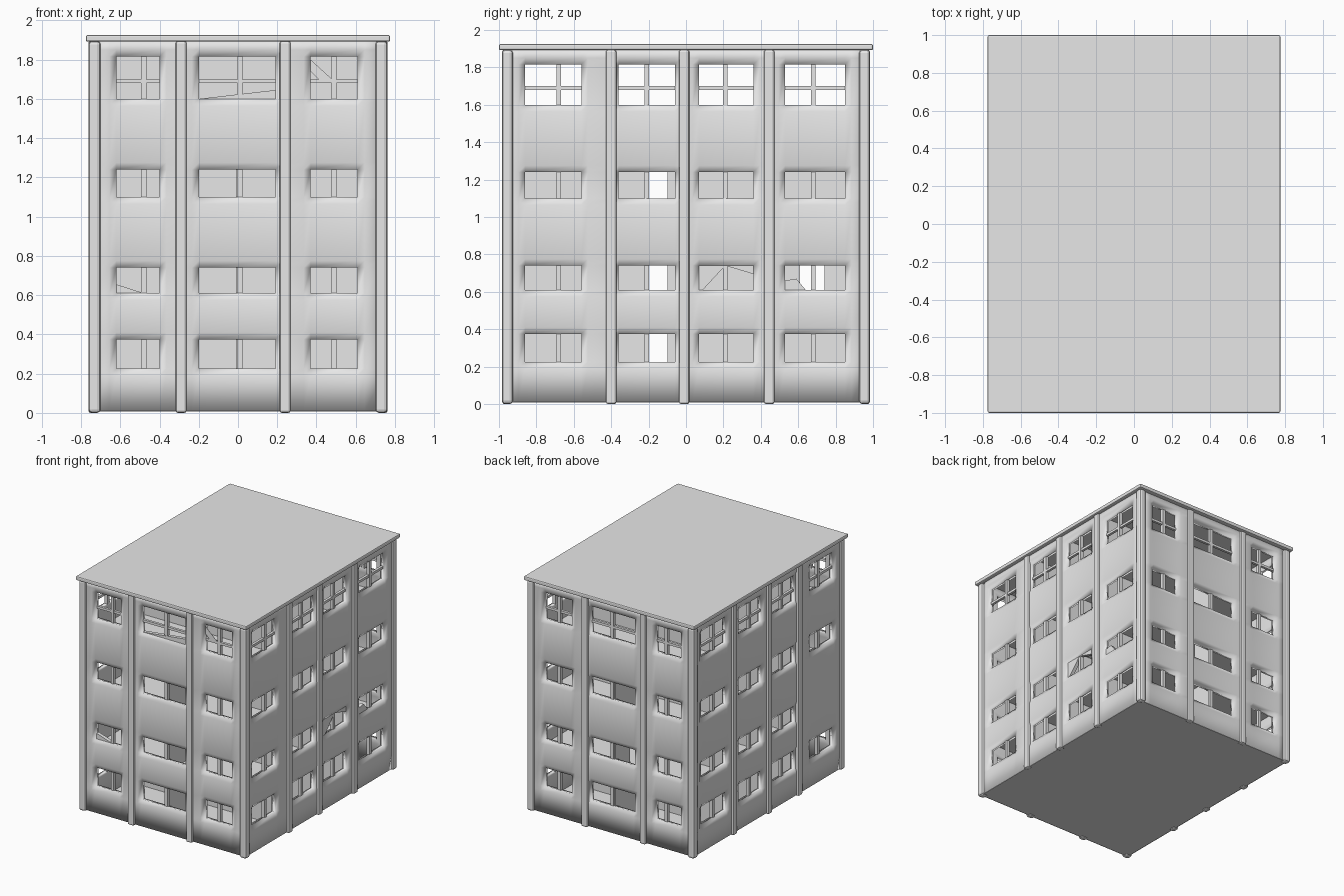
import bpy, bmesh, math
from mathutils import Matrix

if "Cube" in bpy.data.objects:
    bpy.data.objects.remove(bpy.data.objects["Cube"])

plaster = bpy.data.materials.new("light grey plaster")
plaster.diffuse_color = (0.8, 0.8, 0.8, 1)
plaster.use_nodes = True
plaster.node_tree.nodes["Principled BSDF"].inputs["Base Color"].default_value = plaster.diffuse_color

ROWS = [(0.225, 0.375), (0.61, 0.74), (1.10, 1.24), (1.60, 1.815)]
END_COLS = [(-0.62, -0.40), (-0.20, 0.19), (0.37, 0.61)]
SIDE_COLS = [(-0.86, -0.56), (-0.36, -0.06), (0.07, 0.36), (0.53, 0.85)]
END_BARS = [-0.48, 0.01, 0.49]
SIDE_BARS = [-0.68, -0.21, 0.21, 0.68]
WALL_TOP = 1.9


def finish(name, bm, turn=0, bevel=0):
    """Turn the mesh about z, then make it an object."""
    bm.transform(Matrix.Rotation(math.radians(turn), 4, 'Z'))
    me = bpy.data.meshes.new(name)
    bm.to_mesh(me)
    bm.free()
    me.materials.append(plaster)
    ob = bpy.data.objects.new(name, me)
    bpy.context.collection.objects.link(ob)
    if bevel:
        m = ob.modifiers.new("soft edges", 'BEVEL')
        m.width, m.segments = bevel, 2
    return ob


def add_box(bm, x0, x1, y0, y1, z0, z1):
    mat = Matrix.Translation(((x0 + x1) / 2, (y0 + y1) / 2, (z0 + z1) / 2)) @ \
        Matrix.Diagonal((x1 - x0, y1 - y0, z1 - z0, 1))
    bmesh.ops.create_cube(bm, size=1, matrix=mat)


def boxes(name, items, turn=0, bevel=0):
    bm = bmesh.new()
    for b in items:
        add_box(bm, *b)
    return finish(name, bm, turn, bevel)


def wall(name, half, dist, cols, turn, closed=()):
    """Wall facing -y before turning, with window openings and sunken reveals."""
    us, zs = {-half, half}, {0.01, WALL_TOP}
    for a, b in cols:
        us |= {a - 0.035, a, b, b + 0.035}
    for a, b in ROWS:
        zs |= {a - 0.035, a, b, b + 0.035}
    us, zs = sorted(us), sorted(zs)
    wins = [(c, r) for i, c in enumerate(cols) for j, r in enumerate(ROWS)
            if (i, j) not in closed]
    bm = bmesh.new()
    grid = {}
    for u in us:
        for z in zs:
            sunk = any(c[0] <= u <= c[1] and r[0] <= z <= r[1] for c, r in wins)
            grid[u, z] = bm.verts.new((u, -dist + (0.015 if sunk else 0), z))
    for u0, u1 in zip(us, us[1:]):
        for z0, z1 in zip(zs, zs[1:]):
            um, zm = (u0 + u1) / 2, (z0 + z1) / 2
            if any(c[0] < um < c[1] and r[0] < zm < r[1] for c, r in wins):
                continue
            bm.faces.new([grid[u0, z0], grid[u1, z0], grid[u1, z1], grid[u0, z1]])
    ob = finish(name, bm, turn)
    m = ob.modifiers.new("thickness", 'SOLIDIFY')
    m.thickness, m.offset = 0.04, -1
    bpy.ops.object.select_all(action='DESELECT')
    ob.select_set(True)
    bpy.context.view_layer.objects.active = ob
    bpy.ops.object.shade_smooth_by_angle(angle=math.radians(35))


def window_bars(name, dist, cols, bars, turn, closed=()):
    """Upright bar in every window, crossbar in the tall top ones."""
    items = []
    y0, y1 = -dist + 0.018, -dist + 0.045
    for i, (c, b) in enumerate(zip(cols, bars)):
        for j, r in enumerate(ROWS):
            if (i, j) in closed:
                continue
            items.append((b - 0.013, b + 0.013, y0, y1, r[0] - 0.01, r[1] + 0.01))
            if j == 3:
                items.append((c[0] - 0.01, c[1] + 0.01, y0 + 0.003, y1 - 0.003, 1.68, 1.70))
    boxes(name, items, turn)


def pilasters(name, dist, centres, turn):
    boxes(name, [(c - 0.028, c + 0.028, -dist - 0.018, -dist + 0.03, 0, 1.895)
                 for c in centres], turn, 0.012)


def shard(name, dist, pts, turn):
    """Flat fragment filling part of an opening."""
    bm = bmesh.new()
    f = bm.faces.new([bm.verts.new((u, -dist + 0.016, z)) for u, z in pts])
    bm.normal_update()
    bmesh.ops.solidify(bm, geom=[f], thickness=0.03)
    for v in bm.verts:
        v.co.y = max(v.co.y, -dist + 0.014)
    finish(name, bm, turn)


def flip(cols):
    return [(-b, -a) for a, b in reversed(cols)]


# four facades: name, half width, distance, columns, bars, pilasters, turn
END_P, SIDE_P = [-0.29, 0.24], [-0.40, -0.01, 0.445]
FACADES = [
    ("front", 0.74, 0.965, END_COLS, END_BARS, END_P, 0, ()),
    ("right", 0.965, 0.745, SIDE_COLS, SIDE_BARS, SIDE_P, 90, ()),
    ("back", 0.74, 0.965, flip(END_COLS), [-b for b in reversed(END_BARS)],
     [-p for p in END_P], 180, ()),
    ("left", 0.965, 0.745, flip(SIDE_COLS), [-b for b in reversed(SIDE_BARS)],
     [-p for p in SIDE_P], -90, {(3, 1)}),
]
for n, half, dist, cols, bars, pil, turn, closed in FACADES:
    wall(n + "_wall", half, dist, cols, turn, closed)
    window_bars(n + "_window_bars", dist, cols, bars, turn, closed)
    pilasters(n + "_pilasters", dist, pil, turn)

# corner posts
posts = []
for sx in (-1, 1):
    for sy in (-1, 1):
        xs, ys = sorted((sx * 0.70, sx * 0.762)), sorted((sy * 0.925, sy * 0.985))
        posts.append((*xs, *ys, 0, 1.895))
boxes("corner_posts", posts, 0, 0.018)

# roof slab with a small lip below
boxes("roof", [(-0.775, 0.775, -1, 1, 1.892, 1.925)], 0, 0.008)

# ground plate and storey floors
boxes("ground_floor", [(-0.74, 0.74, -0.96, 0.96, 0.008, 0.03)])
boxes("storey_floors", [(-0.71, 0.71, -0.93, 0.93, z, z + 0.02) for z in (0.48, 0.92, 1.42)])

# cross walls, plus a central wall with a passage on the lower storeys
boxes("cross_walls", [(-0.71, 0.71, y - 0.01, y + 0.01, 0.03, 1.892) for y in (-0.40, -0.01, 0.445)])
centre = []
for z0, z1, gaps in ((0.03, 0.48, [(-0.20, -0.10)]),
                     (0.50, 0.92, [(-0.20, -0.10), (0.61, 0.74)]),
                     (0.94, 1.42, [(-0.20, -0.10)])):
    y = -0.93
    for a, b in gaps + [(0.93, 0.93)]:
        centre.append((-0.01, 0.01, y, a, z0, z1))
        y = b
boxes("central_wall", centre)

# fragments in the misshapen windows
SHARDS = [
    ("front_sill_wedge", 0.965, [(-0.20, 1.60), (0.19, 1.60), (0.19, 1.645)], 0),
    ("front_corner_wedge", 0.965, [(-0.62, 0.61), (-0.48, 0.61), (-0.62, 0.655)], 0),
    ("front_pane_fragment", 0.965, [(0.37, 1.80), (0.48, 1.70), (0.41, 1.70), (0.37, 1.74)], 0),
    ("right_upper_wedge", 0.745, [(0.07, 0.61), (0.09, 0.61), (0.21, 0.74), (0.07, 0.74)], 90),
    ("right_lintel_wedge", 0.745, [(0.21, 0.74), (0.36, 0.695), (0.36, 0.74)], 90),
    ("right_pane_wedge", 0.745, [(0.53, 0.61), (0.64, 0.61), (0.59, 0.67), (0.53, 0.66)], 90),
]
for n, d, pts, turn in SHARDS:
    shard(n, d, pts, turn)
